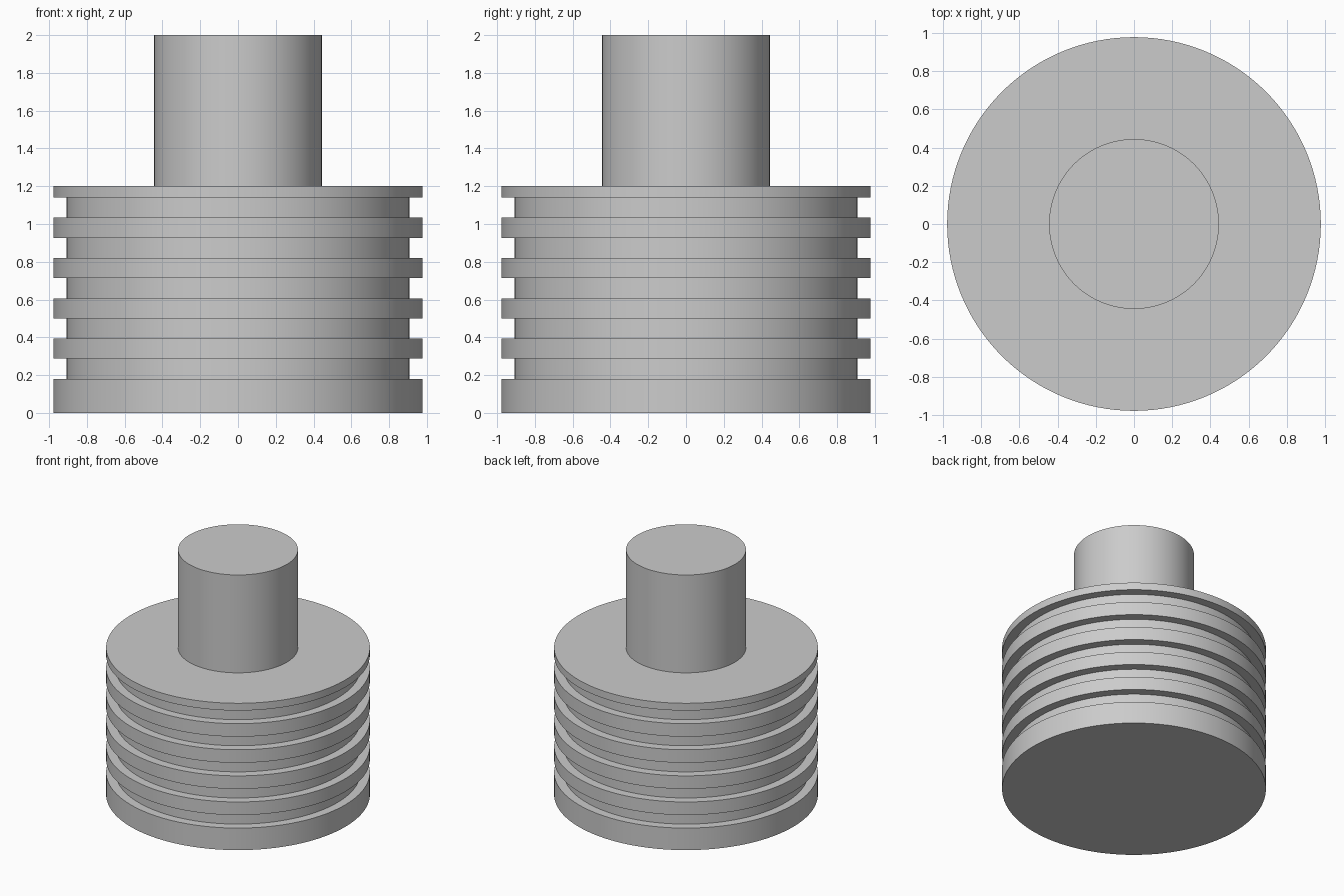
import bpy, bmesh, math

cube = bpy.data.objects.get("Cube")
if cube:
    bpy.data.objects.remove(cube, do_unlink=True)

SEGMENTS = 128
BODY_R, GROOVE_R, STEM_R = 0.977, 0.907, 0.444
BODY_TOP, STEM_TOP = 1.2, 2.0
GROOVES, FIRST_GROOVE, GROOVE_H = 5, 0.18, 0.1067

grey = bpy.data.materials.new("plain grey")
grey.use_nodes = True
colour = (0.6, 0.6, 0.6, 1)
grey.diffuse_color = colour
grey.node_tree.nodes["Principled BSDF"].inputs["Base Color"].default_value = colour


def lathe(name, profile):
    """Turn a (radius, z) profile around the z axis; radius 0 closes with a flat cap."""
    bm = bmesh.new()
    rings = []
    for r, z in profile:
        rings.append([bm.verts.new((r * math.cos(a), r * math.sin(a), z))
                      for a in (math.tau * i / SEGMENTS for i in range(SEGMENTS))])
    for low, high in zip(rings, rings[1:]):
        for i in range(SEGMENTS):
            j = (i + 1) % SEGMENTS
            bm.faces.new((low[i], low[j], high[j], high[i]))
    return bm, rings, name


def finish(bm, name):
    mesh = bpy.data.meshes.new(name)
    bm.to_mesh(mesh)
    bm.free()
    mesh.materials.append(grey)
    obj = bpy.data.objects.new(name, mesh)
    bpy.context.collection.objects.link(obj)
    bpy.ops.object.select_all(action="DESELECT")
    obj.select_set(True)
    bpy.context.view_layer.objects.active = obj
    bpy.ops.object.shade_smooth_by_angle(angle=math.radians(30))
    return obj


# Grooved body: flat underside, five square grooves, top shoulder up to the stem
profile = [(BODY_R, 0)]
for k in range(GROOVES):
    z0 = FIRST_GROOVE + k * 2 * GROOVE_H
    z1 = z0 + GROOVE_H
    profile += [(BODY_R, z0), (GROOVE_R, z0), (GROOVE_R, z1), (BODY_R, z1)]
profile += [(BODY_R, BODY_TOP), (STEM_R, BODY_TOP)]
bm, rings, name = lathe("grooved_body", profile)
bm.faces.new(rings[0][::-1])
finish(bm, name)

# Plain round stem with a flat top
bm, rings, name = lathe("stem", [(STEM_R, BODY_TOP), (STEM_R, STEM_TOP)])
bm.faces.new(rings[-1])
finish(bm, name)
